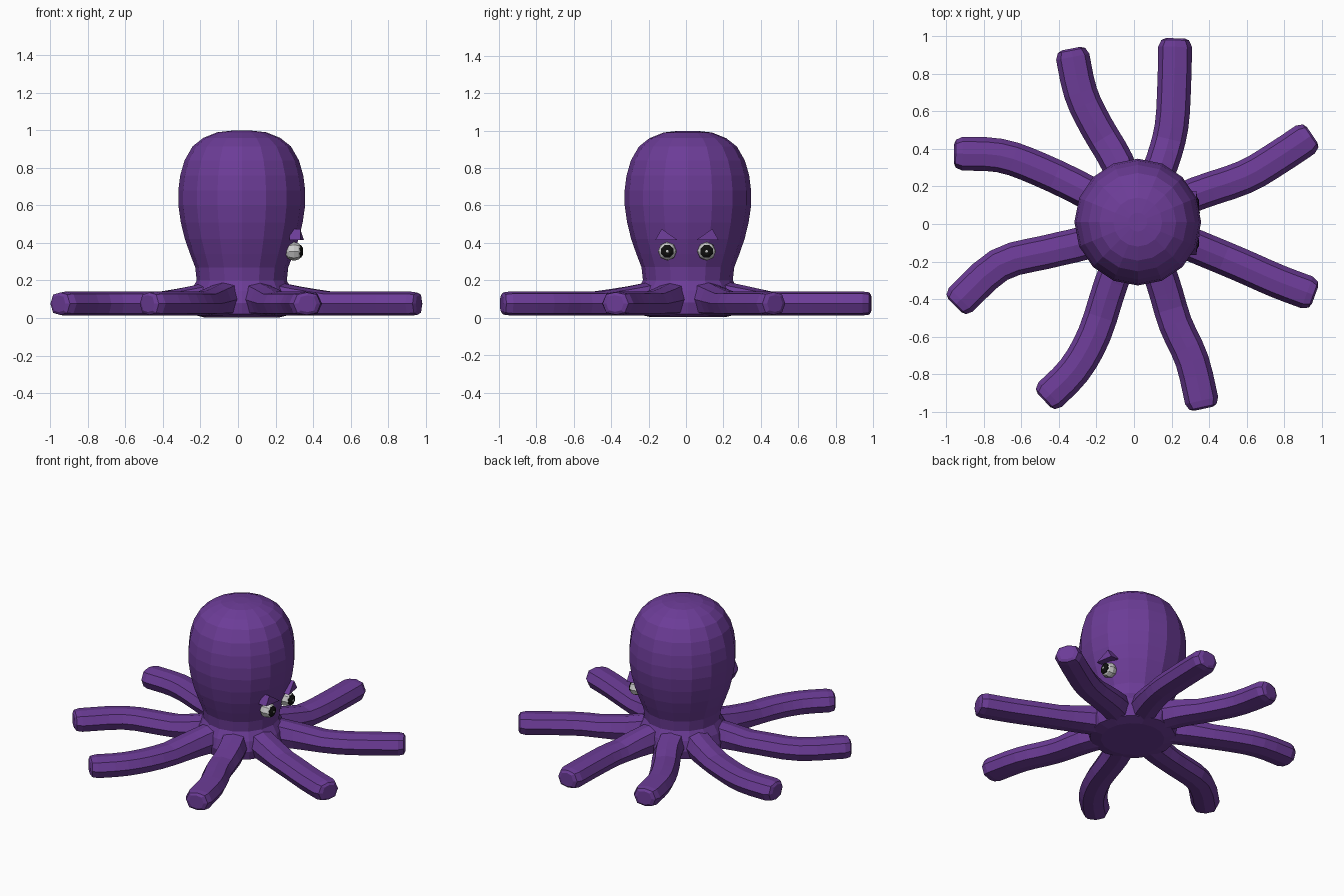
import bpy, bmesh
from math import sin, cos, pi
from mathutils import Vector, Matrix

if "Cube" in bpy.data.objects:
    bpy.data.objects.remove(bpy.data.objects["Cube"])

CX, CY = 0.02, 0.01


def material(name, rgb):
    m = bpy.data.materials.new(name)
    m.diffuse_color = (*rgb, 1)
    m.use_nodes = True
    m.node_tree.nodes["Principled BSDF"].inputs["Base Color"].default_value = m.diffuse_color
    return m


purple = material("purple", (0.15, 0.045, 0.31))
white = material("white", (0.75, 0.75, 0.72))
black = material("black", (0.005, 0.005, 0.005))


def finish(name, bm, mat):
    bmesh.ops.recalc_face_normals(bm, faces=bm.faces)
    me = bpy.data.meshes.new(name)
    bm.to_mesh(me)
    bm.free()
    me.materials.append(mat)
    ob = bpy.data.objects.new(name, me)
    bpy.context.collection.objects.link(ob)
    return ob


def skin(name, rings, mat):
    """Join equal rings of points into a capped tube."""
    bm = bmesh.new()
    vs = [[bm.verts.new(p) for p in r] for r in rings]
    n = len(vs[0])
    for a, b in zip(vs, vs[1:]):
        for i in range(n):
            j = (i + 1) % n
            bm.faces.new((a[i], a[j], b[j], b[i]))
    bm.faces.new(vs[0])
    bm.faces.new(vs[-1])
    return finish(name, bm, mat)


# Head and base: lathed profile (radius, z)
profile = [(0.2, 0.003), (0.27, 0.02), (0.285, 0.08), (0.27, 0.145), (0.24, 0.2),
           (0.248, 0.27), (0.275, 0.34), (0.303, 0.42), (0.325, 0.51), (0.338, 0.6),
           (0.338, 0.68), (0.328, 0.76), (0.305, 0.84), (0.262, 0.915),
           (0.205, 0.96), (0.13, 0.99), (0.05, 0.999)]
skin("head", [[(CX + r * cos(i * pi / 8), CY + r * sin(i * pi / 8), z)
               for i in range(16)] for r, z in profile], purple)

# Tentacles: centre lines seen from above, base to tip
paths = [
    [(0.33, 0.16), (0.59, 0.25), (0.77, 0.355), (0.95, 0.475)],
    [(0.15, 0.33), (0.20, 0.52), (0.215, 0.76), (0.22, 0.99)],
    [(-0.09, 0.33), (-0.20, 0.52), (-0.285, 0.70), (-0.335, 0.935)],
    [(-0.26, 0.175), (-0.5, 0.29), (-0.715, 0.365), (-0.96, 0.375)],
    [(-0.26, -0.1), (-0.47, -0.15), (-0.72, -0.22), (-0.955, -0.435)],
    [(-0.12, -0.31), (-0.21, -0.585), (-0.32, -0.78), (-0.48, -0.94)],
    [(0.15, -0.3), (0.22, -0.53), (0.31, -0.73), (0.37, -0.985)],
    [(0.32, -0.115), (0.56, -0.215), (0.765, -0.305), (0.965, -0.38)],
]
section = [(1, 0), (0.72, 0.82), (0, 1), (-0.72, 0.82),
           (-1, 0), (-0.72, -0.82), (0, -1), (0.72, -0.82)]


def spline(pts, steps=3):
    """Catmull-Rom samples through the points."""
    p = [2 * pts[0] - pts[1], *pts, 2 * pts[-1] - pts[-2]]
    out = []
    for a, b, c, d in zip(p, p[1:], p[2:], p[3:]):
        for k in range(steps):
            t = k / steps
            out.append(0.5 * (2 * b + (c - a) * t + (2 * a - 5 * b + 4 * c - d) * t * t
                              + (3 * b - a - 3 * c + d) * t ** 3))
    return out + [pts[-1]]


for n, path in enumerate(paths):
    pts = [Vector(p) for p in path]
    mid = Vector((CX, CY))
    pts.insert(0, mid + (pts[0] - mid) * 0.4)
    line = spline(pts)
    tip, back = line[-1], (line[-2] - line[-1]).normalized()
    line[-1:] = [tip + back * 0.045, tip + back * 0.01, tip]
    rings = []
    for i, p in enumerate(line):
        d = (line[min(i + 1, len(line) - 1)] - line[max(i - 1, 0)]).normalized()
        side = Vector((d.y, -d.x))
        left = len(line) - 1 - i
        s = {0: 0.55, 1: 0.82}.get(left, 1)
        w = 0.09 * s
        top = 0.14 + 0.07 * max(0, 1 - i / 5)   # rises into the body at the root
        mz, h = (top + 0.012) / 2, (top - 0.012) / 2 * (0.7 if left == 0 else 0.93 if left == 1 else 1)
        rings.append([(p.x + side.x * u * w, p.y + side.y * u * w, mz + v * h)
                      for u, v in section])
    skin(f"tentacle_{n + 1}", rings, purple)

# Eyes with pupils and slanted brows, on the +x side
for label, s in (("left", 1), ("right", -1)):
    y = CY * 0.5 + 0.105 * s
    bm = bmesh.new()
    bmesh.ops.create_uvsphere(bm, u_segments=8, v_segments=6, radius=0.05,
                              matrix=Matrix.Translation((0.298, y, 0.355)) @ Matrix.Rotation(pi / 2, 4, 'Y'))
    finish(f"{label}_eye", bm, white)
    skin(f"{label}_pupil", [[(x, y + r * cos((i + .5) * pi / 4), 0.355 + r * sin((i + .5) * pi / 4))
                             for i in range(8)] for x, r in ((0.315, 0.036), (0.336, 0.036), (0.346, 0.02))], black)
    yc = CY * 0.5
    skin(f"{label}_brow", [[(x0 + dx, yc + s * dy, z) for dy, z, dx in
                            ((0.05, 0.415, 0.02), (0.135, 0.475, 0), (0.17, 0.415, 0))]
                           for x0 in (0.275, 0.332)], purple)
